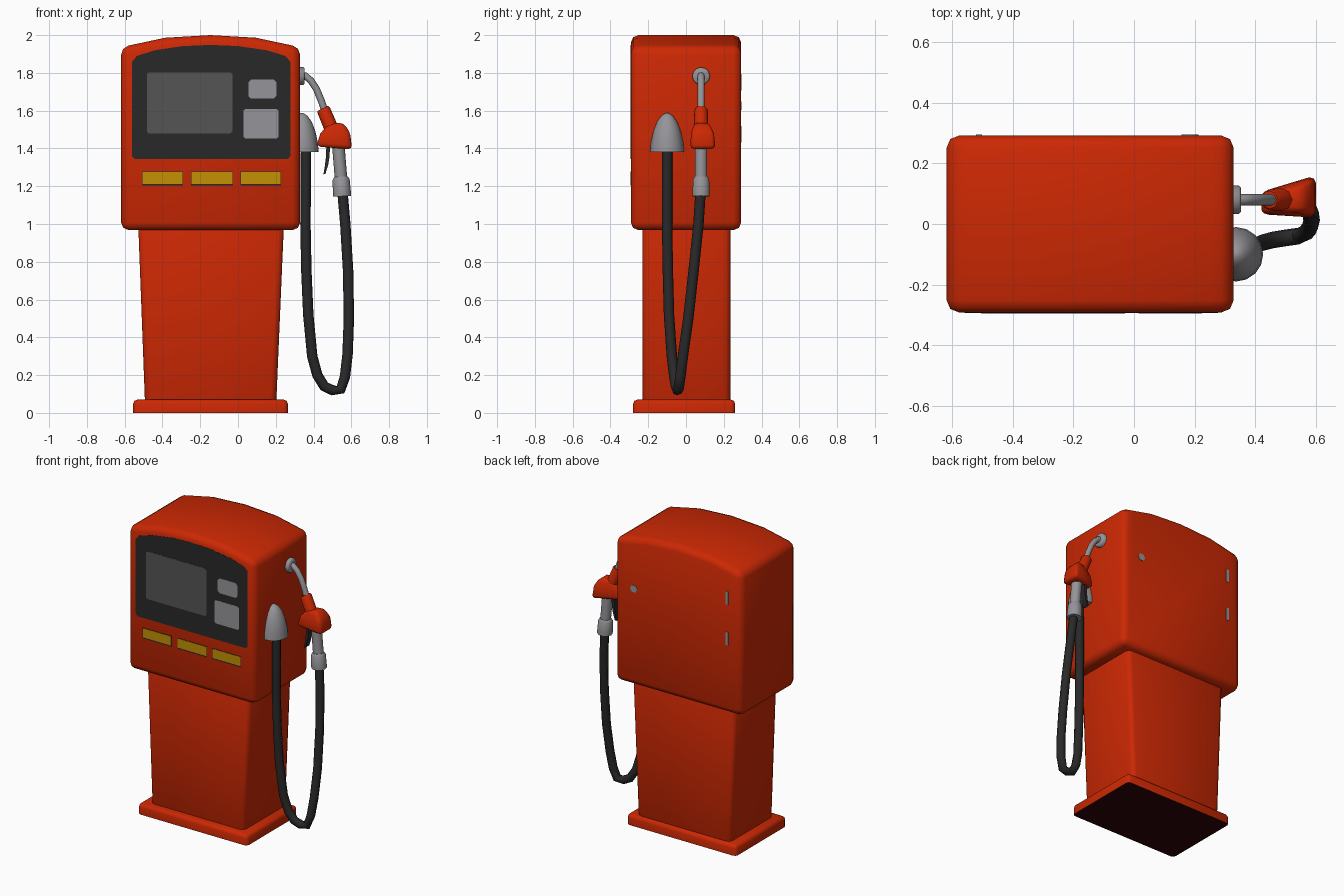
import bpy, bmesh, math
from mathutils import Vector

if "Cube" in bpy.data.objects:
    bpy.data.objects.remove(bpy.data.objects["Cube"])


def material(name, r, g, b):
    m = bpy.data.materials.new(name)
    m.diffuse_color = (r, g, b, 1)
    m.use_nodes = True
    m.node_tree.nodes["Principled BSDF"].inputs["Base Color"].default_value = m.diffuse_color
    return m


RED = material("red paint", 0.60, 0.021, 0.001)
DARK_RED = material("dark underside", 0.03, 0.001, 0.002)
BLACK = material("black rubber", 0.022, 0.022, 0.022)
SCREEN = material("screen grey", 0.09, 0.09, 0.09)
METAL = material("light metal", 0.30, 0.30, 0.32)
YELLOW = material("yellow button", 0.55, 0.28, 0.001)


def finish(bm, name, mat, angle=60):
    bmesh.ops.recalc_face_normals(bm, faces=bm.faces[:])
    mesh = bpy.data.meshes.new(name)
    bm.to_mesh(mesh)
    bm.free()
    mesh.materials.append(mat)
    ob = bpy.data.objects.new(name, mesh)
    bpy.context.collection.objects.link(ob)
    bpy.ops.object.select_all(action='DESELECT')
    ob.select_set(True)
    bpy.context.view_layer.objects.active = ob
    bpy.ops.object.shade_smooth_by_angle(angle=math.radians(angle))
    return ob


def slab(name, pts, y0, y1, mat, bevel=0.0, segs=2):
    """Extrude an x-z outline from y0 to y1, rounding its sharp edges."""
    bm = bmesh.new()
    a = [bm.verts.new((x, y0, z)) for x, z in pts]
    b = [bm.verts.new((x, y1, z)) for x, z in pts]
    bm.faces.new(a)
    bm.faces.new(b[::-1])
    for i in range(len(pts)):
        j = (i + 1) % len(pts)
        bm.faces.new((a[i], b[i], b[j], a[j]))
    bmesh.ops.recalc_face_normals(bm, faces=bm.faces[:])
    bm.normal_update()
    if bevel:
        edges = [e for e in bm.edges if e.calc_face_angle() > 0.5
                 and max(v.co.z for v in e.verts) > 0.001]
        bmesh.ops.bevel(bm, geom=edges, offset=bevel, segments=segs, profile=0.5,
                        affect='EDGES', clamp_overlap=True)
    return finish(bm, name, mat)


def tube(name, pts, radii, mat, sides=10):
    """Capped round tube through pts with one radius per point."""
    pts = [Vector(p) for p in pts]
    bm = bmesh.new()
    rings = []
    for i, p in enumerate(pts):
        t = (pts[min(i + 1, len(pts) - 1)] - pts[max(i - 1, 0)]).normalized()
        u = t.cross(Vector((0, 1, 0))).normalized()
        v = u.cross(t)
        ring = []
        for k in range(sides):
            a = 2 * math.pi * k / sides
            ring.append(bm.verts.new(p + radii[i] * (u * math.cos(a) + v * math.sin(a))))
        rings.append(ring)
    for r, s in zip(rings, rings[1:]):
        for k in range(sides):
            j = (k + 1) % sides
            bm.faces.new((r[k], r[j], s[j], s[k]))
    bm.faces.new(rings[0])
    bm.faces.new(rings[-1][::-1])
    return finish(bm, name, mat)


def rect(x0, x1, z0, z1, c=0.0):
    """Rectangle outline with optional cut corners."""
    if not c:
        return [(x0, z0), (x1, z0), (x1, z1), (x0, z1)]
    return [(x0 + c, z0), (x1 - c, z0), (x1, z0 + c), (x1, z1 - c),
            (x1 - c, z1), (x0 + c, z1), (x0, z1 - c), (x0, z0 + c)]


# Foot plate with dark underside, tapered column and arched head
base = slab("base_plate", rect(-0.555, 0.264, 0, 0.07), -0.28, 0.26, RED, 0.022)
base.data.materials.append(DARK_RED)
for p in base.data.polygons:
    if p.normal.z < -0.9:
        p.material_index = 1
slab("column", [(-0.492, 0.04), (0.202, 0.04), (0.244, 1.02), (-0.529, 1.02)],
     -0.23, 0.235, RED, 0.03)
slab("head", [(-0.619, 0.968), (0.329, 0.968), (0.329, 1.936), (0.255, 1.952), (0.095, 1.986),
              (-0.145, 2.0), (-0.385, 1.986), (-0.545, 1.952), (-0.619, 1.936)],
     -0.292, 0.292, RED, 0.04)

# Dark display panel with arched top, screen and pads
F = -0.292
slab("display_panel", [(-0.545, 1.343), (0.262, 1.343), (0.277, 1.358), (0.277, 1.86),
                       (0.25, 1.89), (0.15, 1.92), (0.0, 1.942), (-0.145, 1.948),
                       (-0.29, 1.942), (-0.44, 1.92), (-0.535, 1.89), (-0.56, 1.86),
                       (-0.56, 1.358)], F - 0.0015, F + 0.003, BLACK)
slab("screen", rect(-0.483, -0.03, 1.48, 1.803, 0.01), F - 0.003, F, SCREEN)
slab("card_reader", rect(0.055, 0.203, 1.664, 1.765, 0.014), F - 0.003, F, METAL)
slab("keypad", rect(0.03, 0.214, 1.452, 1.61, 0.01), F - 0.003, F, METAL)

# Fuel choice buttons in dark surrounds
for i, (x0, x1) in enumerate([(-0.505, -0.293), (-0.246, -0.03), (0.015, 0.225)]):
    slab(f"button_surround_{i+1}", rect(x0 - 0.003, x1 + 0.003, 1.204, 1.277),
         F - 0.0015, F + 0.003, BLACK)
    slab(f"button_{i+1}", rect(x0, x1, 1.212, 1.274), F - 0.003, F, YELLOW)

# Back door lock and hinges
slab("door_lock", [(0.185 + 0.028 * math.cos(k * math.pi / 3),
                    1.625 + 0.026 * math.sin(k * math.pi / 3)) for k in range(6)],
     0.288, 0.295, METAL)
for i, z in enumerate((1.475, 1.75)):
    slab(f"door_hinge_{i+1}", rect(-0.522, -0.502, z - 0.044, z + 0.044), 0.288, 0.295, METAL)

# Bullet shaped hose outlet on the right side
tube("hose_outlet", [(0.337, -0.1, z) for z in (1.38, 1.43, 1.49, 1.54, 1.573, 1.587)],
     [0.09, 0.086, 0.073, 0.054, 0.031, 0.01], METAL, 16)

# Hanging hose
hose = [(0.36, -0.1, 1.42), (0.357, -0.1, 1.0), (0.362, -0.096, 0.75), (0.372, -0.09, 0.52),
        (0.393, -0.075, 0.3), (0.42, -0.063, 0.2), (0.457, -0.053, 0.14),
        (0.5, -0.046, 0.12), (0.543, -0.04, 0.123), (0.566, -0.03, 0.19),
        (0.58, -0.015, 0.31), (0.587, 0.012, 0.5), (0.583, 0.04, 0.75),
        (0.568, 0.066, 1.0), (0.553, 0.077, 1.17)]
tube("hose", hose, [0.0275] * len(hose), BLACK, 8)

# Nozzle: wall flange, bent spout, collar, body, grip, sleeve
Y = 0.08
tube("nozzle_flange", [(0.31, Y, 1.783), (0.347, Y, 1.783), (0.353, Y, 1.783)],
     [0.047, 0.047, 0.04], METAL, 12)
tube("nozzle_spout", [(0.32, Y, 1.79), (0.355, Y, 1.785), (0.385, Y, 1.76), (0.415, Y, 1.715),
                      (0.44, Y, 1.655), (0.465, Y, 1.58)], [0.0185] * 6, METAL, 8)
tube("nozzle_collar", [(0.449, Y, 1.612), (0.454, Y, 1.602), (0.505, Y, 1.48)],
     [0.03, 0.036, 0.038], RED, 8)
body = slab("nozzle_body", [(0.415, 1.41), (0.436, 1.48), (0.482, 1.53), (0.555, 1.537),
                            (0.593, 1.487), (0.604, 1.395)], Y - 0.066, Y + 0.066, RED, 0.022)
for v in body.data.vertices:  # narrow towards the spout and the top, skewed in plan
    k = min(1, 0.55 + (v.co.x - 0.42) * 3.2) * min(1, 1 - (v.co.z - 1.46) * 4.5)
    v.co.y = Y + (v.co.y - Y) * k + (v.co.x - 0.51) * 0.12
tube("nozzle_grip", [(0.53, Y, 1.43), (0.547, Y, 1.22)], [0.033, 0.033], METAL, 10)
tube("hose_sleeve", [(0.545, Y, 1.25), (0.546, Y, 1.235), (0.55, Y, 1.165), (0.551, Y, 1.147)],
     [0.036, 0.045, 0.048, 0.048], METAL, 10)

# Curved trigger lever below the body
slab("trigger", [(0.468, 1.42), (0.466, 1.36), (0.46, 1.31), (0.452, 1.262), (0.463, 1.266),
                 (0.478, 1.315), (0.485, 1.36), (0.487, 1.42)], Y - 0.02, Y + 0.02, BLACK)
